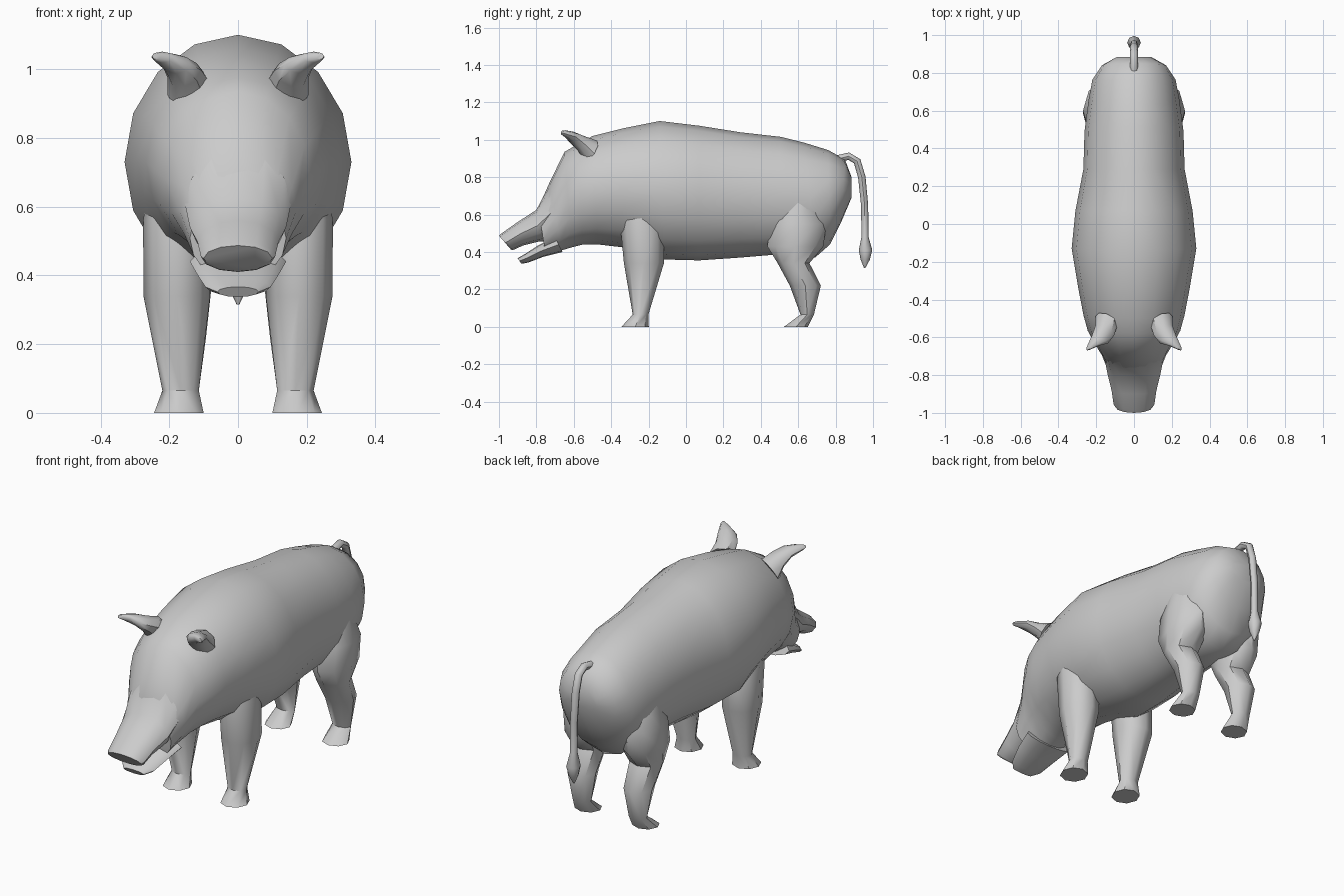
import bpy, bmesh, math
from mathutils import Vector


def loft(name, rings, sides):
    """Skin a list of elliptical rings (centre, u axis, v axis) and cap both ends."""
    bm = bmesh.new()
    loops = []
    for c, u, v in rings:
        c, u, v = Vector(c), Vector(u), Vector(v)
        loops.append([bm.verts.new(c + u * math.sin(2 * math.pi * i / sides)
                                   + v * math.cos(2 * math.pi * i / sides))
                      for i in range(sides)])
    for a, b in zip(loops, loops[1:]):
        for i in range(sides):
            j = (i + 1) % sides
            bm.faces.new((a[i], a[j], b[j], b[i]))
    bm.faces.new(loops[0])
    bm.faces.new(loops[-1])
    bmesh.ops.recalc_face_normals(bm, faces=bm.faces)
    mesh = bpy.data.meshes.new(name)
    bm.to_mesh(mesh)
    bm.free()
    obj = bpy.data.objects.new(name, mesh)
    bpy.context.collection.objects.link(obj)
    bpy.ops.object.select_all(action='DESELECT')
    obj.select_set(True)
    bpy.context.view_layer.objects.active = obj
    bpy.ops.object.shade_smooth_by_angle(angle=math.radians(45))
    return obj


def slices(rows):
    """Rows of (top y, top z, bottom y, bottom z, half width) -> rings."""
    return [((0, (ty + by) / 2, (tz + bz) / 2), (w, 0, 0),
             (0, (ty - by) / 2, (tz - bz) / 2)) for ty, tz, by, bz, w in rows]


def both_sides(name, rings, sides):
    for side, s in (("left", 1), ("right", -1)):
        flip = [tuple(Vector((p[0] * s, p[1], p[2])) for p in r) for r in rings]
        loft(side + "_" + name, flip, sides)


def level(rows):
    """Rows of (x, y, z, x radius, y radius) -> horizontal rings."""
    return [((x, y, z), (rx, 0, 0), (0, ry, 0)) for x, y, z, rx, ry in rows]


# Trunk and head, rump to cheeks
loft("body", slices([
    (.885, .80, .885, .69, .09),
    (.85, .895, .83, .56, .17),
    (.76, .945, .77, .44, .22),
    (.63, .985, .69, .37, .24),
    (.51, 1.015, .47, .385, .262),
    (.29, 1.04, .29, .37, .268),
    (.07, 1.075, .07, .355, .31),
    (-.14, 1.10, -.12, .36, .33),
    (-.34, 1.06, -.34, .425, .295),
    (-.50, 1.02, -.47, .44, .267),
    (-.58, .975, -.55, .44, .245),
    (-.65, .935, -.61, .425, .21),
    (-.73, .77, -.66, .41, .17),
    (-.79, .635, -.75, .38, .14)]), 16)

# Upper snout with flat nose disc
loft("snout", slices([
    (-.73, .76, -.71, .46, .155),
    (-.80, .625, -.79, .455, .14),
    (-.90, .56, -.87, .435, .118),
    (-.985, .50, -.925, .41, .108),
    (-1.0, .487, -.935, .412, .10)]), 12)

# Lower jaw
loft("lower_jaw", slices([
    (-.70, .48, -.66, .40, .14),
    (-.79, .435, -.76, .375, .12),
    (-.86, .39, -.845, .343, .095),
    (-.90, .367, -.88, .337, .06)]), 12)

# Ears, pointing forward and outward
both_sides("ear", [
    ((.145, -.51, .945), (.06, .02, -.02), (0, .035, .05)),
    ((.155, -.565, .985), (.05, .025, -.01), (0, .02, .035)),
    ((.18, -.61, 1.015), (.042, .022, 0), (0, .008, .028)),
    ((.22, -.65, 1.035), (.032, -.005, 0), (0, .004, .016)),
    ((.237, -.665, 1.038), (.013, -.004, 0), (0, .002, .010))], 8)

# Front legs
both_sides("front_leg", level([
    (.17, -.25, .66, .09, .07),
    (.178, -.235, .56, .098, .118),
    (.178, -.225, .34, .097, .107),
    (.167, -.243, .065, .053, .042),
    (.172, -.272, 0, .072, .073)]), 8)

# Hind legs with bent hocks
both_sides("hind_leg", level([
    (.15, .60, .68, .09, .10),
    (.165, .60, .55, .105, .15),
    (.17, .585, .43, .10, .15),
    (.17, .575, .34, .09, .085),
    (.168, .638, .22, .075, .083),
    (.167, .648, .065, .053, .036),
    (.172, .588, 0, .07, .064)]), 8)

# Tail with end tuft
tail = [(.80, .895, .02), (.87, .912, .02), (.915, .885, .02), (.94, .80, .02),
        (.955, .65, .019), (.957, .48, .019), (.96, .41, .036), (.958, .36, .025),
        (.955, .315, .004)]
rings = []
for i, (y, z, r) in enumerate(tail):
    a, b = tail[max(i - 1, 0)], tail[min(i + 1, len(tail) - 1)]
    d = Vector((0, b[0] - a[0], b[1] - a[1])).normalized()
    rings.append(((0, y, z), (r, 0, 0), (0, -d.z * r, d.y * r)))
loft("tail", rings, 8)
